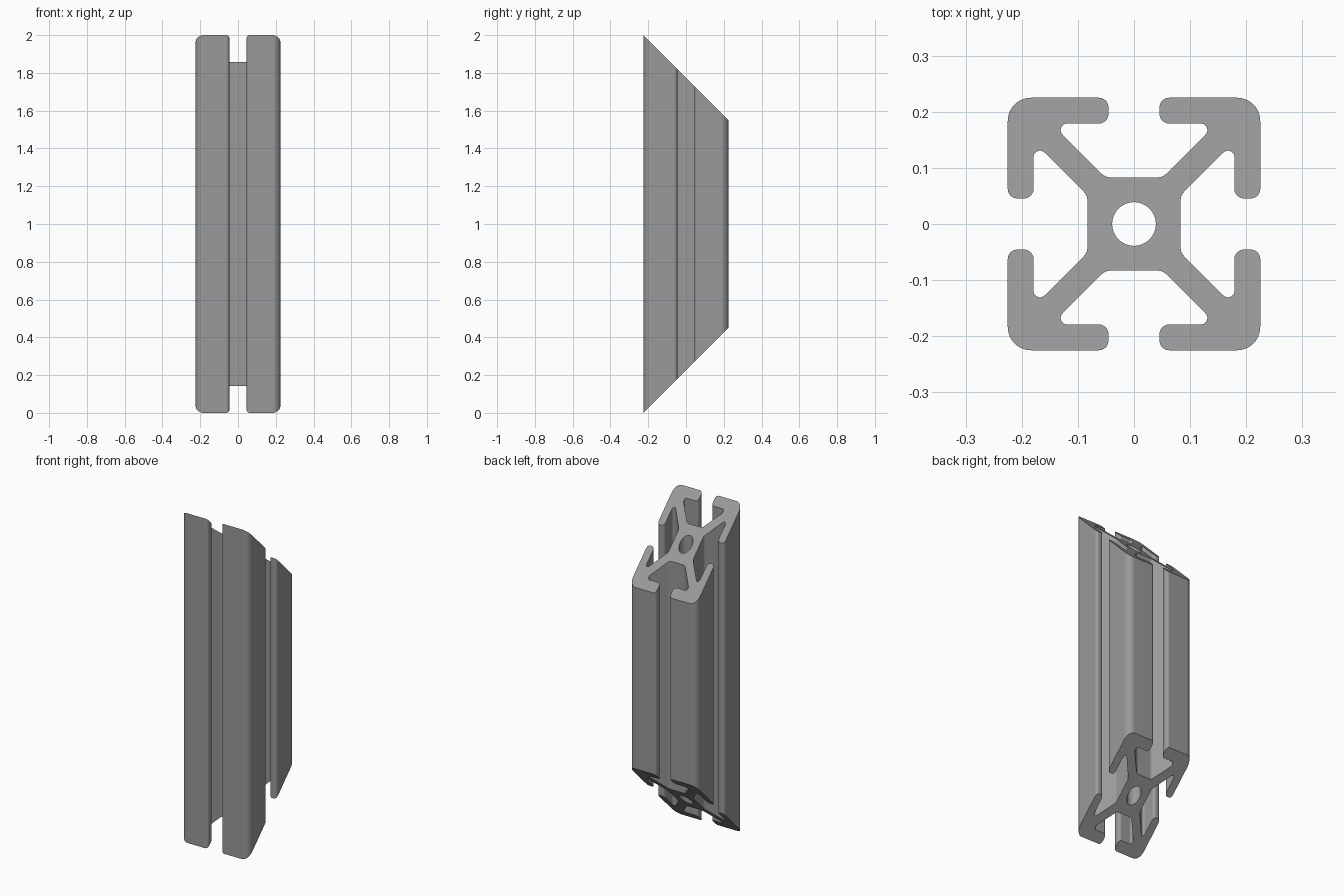
import bpy, bmesh, math
from mathutils import Vector

if "Cube" in bpy.data.objects:
    bpy.data.objects.remove(bpy.data.objects["Cube"])

HALF = 0.225      # half width of the square section
HEIGHT = 2.0      # length of the long front face

# One quadrant of the slotted section: x, y, fillet radius
QUADRANT = [
    (0.083, 0.051, 0.022), (0.179, 0.147, 0.0115),
    (0.179, 0.0455, 0.017), (HALF, 0.0455, 0.017),
    (HALF, HALF, 0.041),
    (0.0455, HALF, 0.017), (0.0455, 0.179, 0.017),
    (0.147, 0.179, 0.0115), (0.051, 0.083, 0.022),
]


def fillet(prev, corner, nxt, radius):
    """Points of a round arc that replaces a sharp corner."""
    a, b = (prev - corner).normalized(), (nxt - corner).normalized()
    half = a.angle(b) / 2
    start = corner + a * (radius / math.tan(half))
    end = corner + b * (radius / math.tan(half))
    centre = corner + (a + b).normalized() * (radius / math.sin(half))
    u, v = start - centre, end - centre
    sweep = u.angle(v)
    steps = max(3, round(sweep / math.radians(13)))
    return [centre + (u * math.sin(sweep * (1 - i / steps))
                      + v * math.sin(sweep * i / steps)) / math.sin(sweep)
            for i in range(steps + 1)]


# Outline: the quadrant turned four times, with rounded corners
corners = []
for turn in range(4):
    c, s = [(1, 0), (0, 1), (-1, 0), (0, -1)][turn]
    corners += [(Vector((x * c - y * s, x * s + y * c)), r) for x, y, r in QUADRANT]
n = len(corners)
outline = []
for i, (p, r) in enumerate(corners):
    outline += fillet(corners[i - 1][0], p, corners[(i + 1) % n][0], r)

# Central bore
bore = [Vector((0.039 * math.cos(math.tau * i / 32), 0.039 * math.sin(math.tau * i / 32)))
        for i in range(32)]

# Fill the section and extrude it
bm = bmesh.new()
edges = []
for loop in (outline, bore):
    vs = [bm.verts.new((p.x, p.y, 0)) for p in loop]
    edges += [bm.edges.new((vs[i - 1], vs[i])) for i in range(len(vs))]
bmesh.ops.triangle_fill(bm, edges=edges, use_beauty=True, use_dissolve=False)
result = bmesh.ops.extrude_face_region(bm, geom=bm.faces[:], use_keep_orig=True)
top = {g for g in result["geom"] if isinstance(g, bmesh.types.BMVert)}

# Mitre both ends at 45 degrees
for v in bm.verts:
    cut = v.co.y + HALF
    v.co.z = HEIGHT - cut if v in top else cut
bmesh.ops.recalc_face_normals(bm, faces=bm.faces[:])

mesh = bpy.data.meshes.new("slotted_rail")
bm.to_mesh(mesh)
bm.free()
rail = bpy.data.objects.new("slotted_rail", mesh)
bpy.context.collection.objects.link(rail)

# Plain grey metal
metal = bpy.data.materials.new("grey_metal")
metal.diffuse_color = (0.32, 0.32, 0.32, 1)
metal.use_nodes = True
metal.node_tree.nodes["Principled BSDF"].inputs["Base Color"].default_value = metal.diffuse_color
mesh.materials.append(metal)

# Smooth fillets, flat walls
bpy.context.view_layer.objects.active = rail
rail.select_set(True)
bpy.ops.object.shade_smooth_by_angle(angle=math.radians(30))
weighted = rail.modifiers.new("flat_walls", 'WEIGHTED_NORMAL')
weighted.keep_sharp = True
